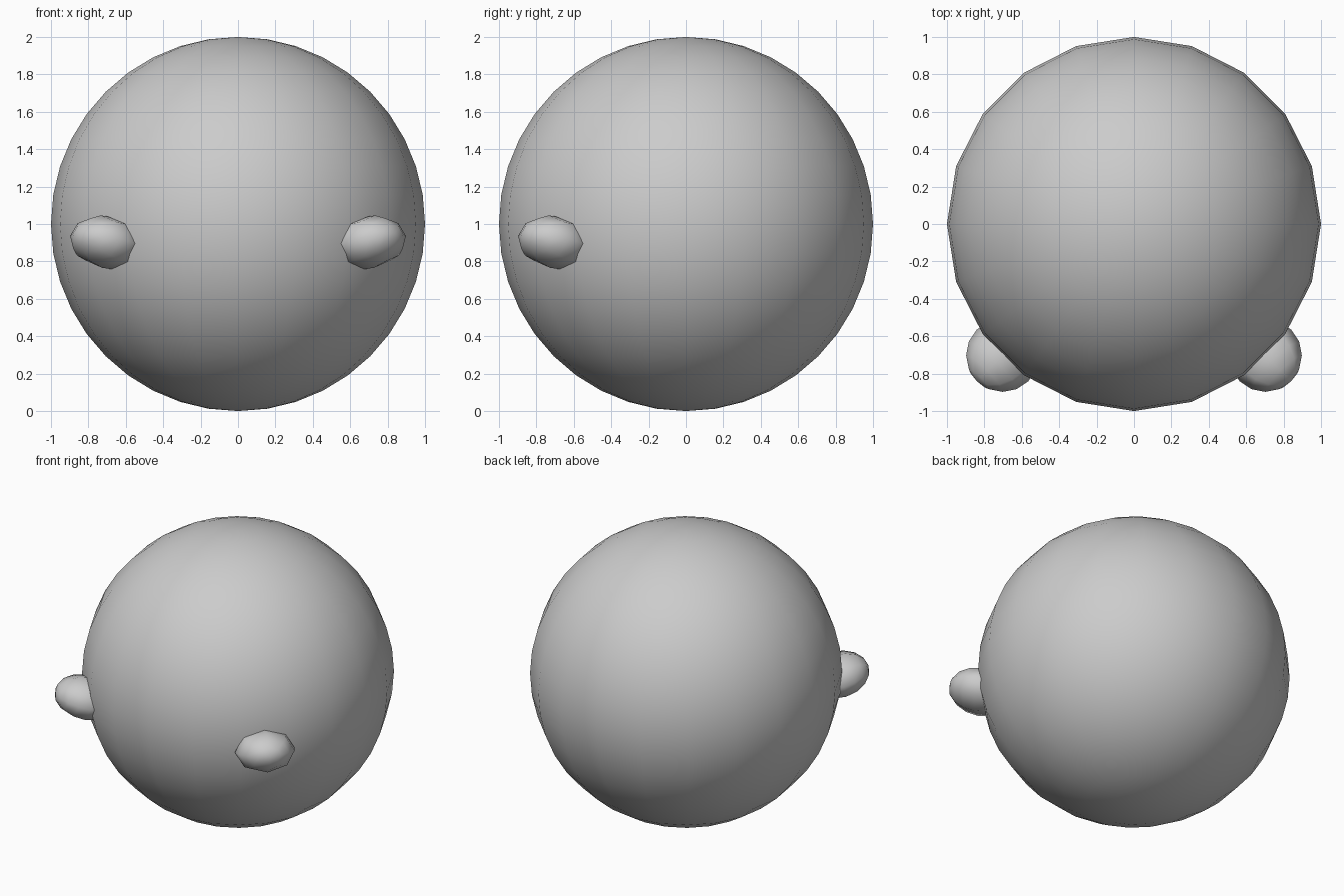
import bpy
from math import radians
from mathutils import Matrix, Vector

if "Cube" in bpy.data.objects:
    bpy.data.objects.remove(bpy.data.objects["Cube"])


def smooth():
    bpy.ops.object.shade_smooth()


# Main round body
bpy.ops.mesh.primitive_uv_sphere_add(segments=20, ring_count=20, radius=1, location=(0, 0, 1))
bpy.context.object.name = "body"
smooth()

# Two small flattened knobs on the front, leaning slightly downwards
for side, name in ((1, "right_knob"), (-1, "left_knob")):
    bpy.ops.mesh.primitive_uv_sphere_add(segments=8, ring_count=8, radius=1)
    knob = bpy.context.object
    knob.name = name
    # local z points outward, local y stays upright
    turn = Matrix.Rotation(radians(45 * side), 4, 'Z')
    tilt = Matrix.Rotation(radians(90 - 14), 4, 'X')
    size = Matrix.Diagonal((0.195, 0.14, 0.2, 1))
    place = Matrix.Translation(Vector((0.703 * side, -0.703, 0.902)))
    knob.data.transform(place @ turn @ tilt @ size)
    smooth()
